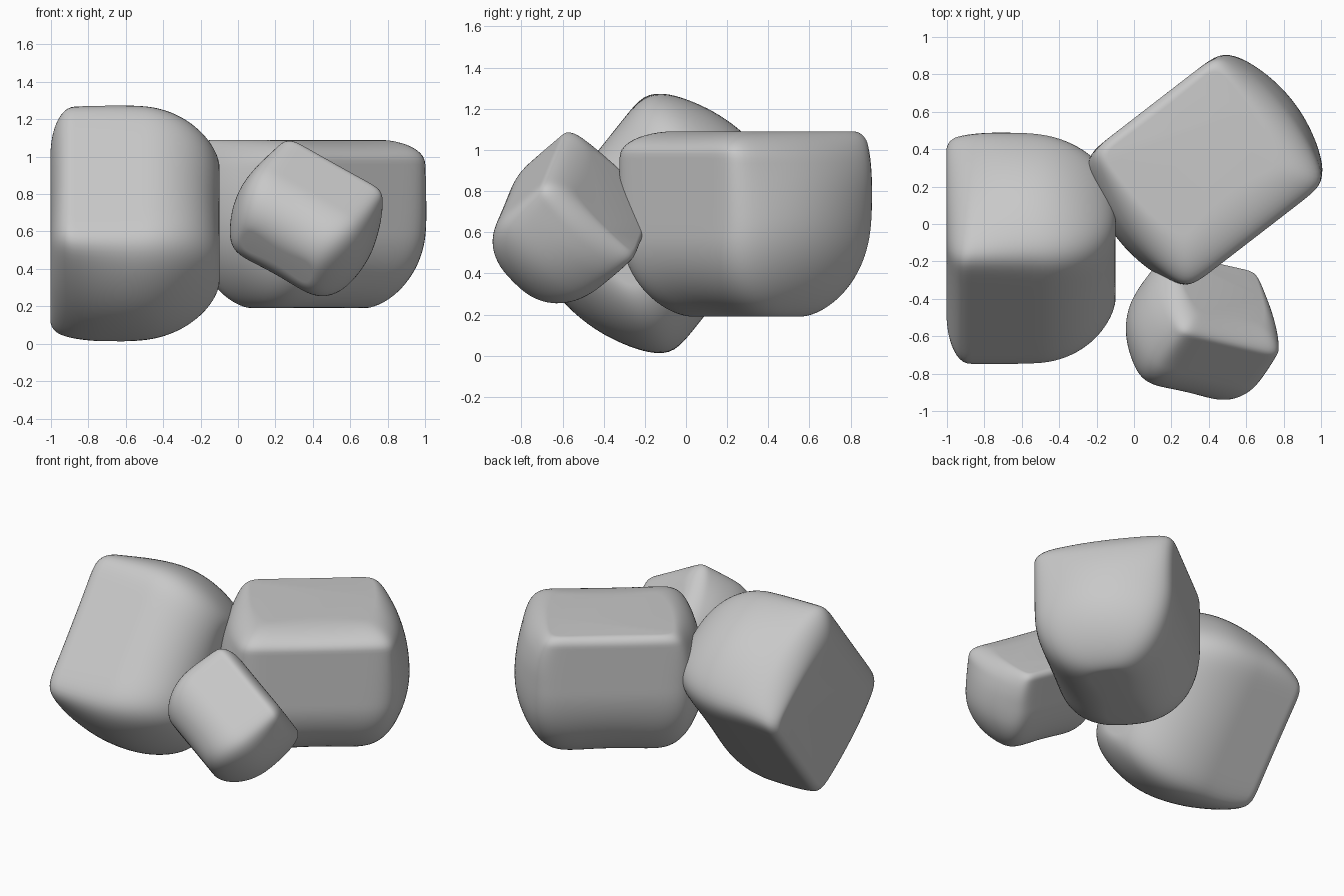
import bpy, bmesh, math
from mathutils import Vector, Matrix

cube = bpy.data.objects.get("Cube")
if cube:
    bpy.data.objects.remove(cube, do_unlink=True)

grey = bpy.data.materials.new("stone grey")
grey.use_nodes = True
grey.diffuse_color = (0.58, 0.58, 0.58, 1)
bsdf = next(n for n in grey.node_tree.nodes if n.type == 'BSDF_PRINCIPLED')
bsdf.inputs["Base Color"].default_value = grey.diffuse_color
bsdf.inputs["Roughness"].default_value = 0.7

HALF = 0.45      # half width and half height of a full-size stone
LENGTH = 0.473   # half length at the sides, before the ends bulge
WAIST = 0.22     # extra rounding halfway along
LAYERS = 44
PER_SIDE = 28

# Rounding (inset, depth) at the flat base and at the domed top
SOFT_SIDE = {"across": ((0.24, 0.11), (0.32, 0.4)), "along": ((0.17, 0.14), (0.19, 0.48))}
CRISP_SIDE = {"across": ((0.05, 0.06), (0.32, 0.52)), "along": ((0.09, 0.28), (0.17, 0.4))}


def inset(height, rounding):
    """How far an elliptical rounding pulls the surface in at this height."""
    total = 0
    for distance, (width, depth) in zip((height + HALF, HALF - height), rounding):
        if distance < depth:
            total += width * (1 - math.sqrt(max(0, 1 - (1 - distance / depth) ** 2)))
    return total


def square_outline():
    """Points evenly spaced round a square."""
    points = []
    for side in range(4):
        for i in range(PER_SIDE):
            x, y = 1, 2 * i / PER_SIDE - 1
            for _ in range(side):
                x, y = -y, x
            points.append((x, y))
    return points


def layer(height):
    """Rounded outline with bulging ends, softer on one side than on the other."""
    f = (height + HALF) / (2 * HALF)
    bulge = 0.035 + 0.088 * math.sin(math.pi * f)
    n = 12 - 8 * f * f
    for x, y in square_outline():
        norm = (abs(x) ** n + abs(y) ** n) ** (1 / n)
        along, across = x / norm, y / norm
        side = SOFT_SIDE if across > 0 else CRISP_SIDE
        pinch = 0.92 + WAIST * (1 - along ** 2)
        u = across * (HALF - pinch * inset(height, side["across"]))
        t = (across + 1) / 2
        pull = (t * inset(height, SOFT_SIDE["along"])
                + (1 - t) * inset(height, CRISP_SIDE["along"]))
        yield along * (LENGTH - pull + bulge * (1 - across ** 2)), u, height


def stone(name, center, long_axis, dome_axis, scale=1):
    """Flat-based block with bulging ends, centred by its bounds."""
    bm = bmesh.new()
    rings = []
    for i in range(LAYERS + 1):
        height = -HALF * math.cos(math.pi * i / LAYERS)
        rings.append([bm.verts.new(Vector(p) * scale) for p in layer(height)])
    for low, high in zip(rings, rings[1:]):
        for i in range(len(low)):
            j = (i + 1) % len(low)
            bm.faces.new((low[i], low[j], high[j], high[i]))
    bm.faces.new(rings[0][::-1])
    bm.faces.new(rings[-1])

    # Turn the block to its axes, then move its bounds to the centre
    v = Vector(dome_axis).normalized()
    w = Vector(long_axis)
    w = (w - v * w.dot(v)).normalized()
    turn = Matrix((w, v.cross(w), v)).transposed()
    bm.transform(turn.to_4x4())
    middle = [(min(p.co[k] for p in bm.verts) + max(p.co[k] for p in bm.verts)) / 2
              for k in range(3)]
    bmesh.ops.translate(bm, verts=bm.verts, vec=Vector(center) - Vector(middle))
    bmesh.ops.recalc_face_normals(bm, faces=bm.faces)
    for face in bm.faces:
        face.smooth = True

    mesh = bpy.data.meshes.new(name)
    bm.to_mesh(mesh)
    bm.free()
    mesh.materials.append(grey)
    obj = bpy.data.objects.new(name, mesh)
    bpy.context.collection.objects.link(obj)


# Two large stones and a small one, leaning together
stone("leaning_stone", (-0.55, -0.13, 0.643), (0, 0.62, 0.78), (1, 0, 0), 1.005)
stone("lying_stone", (0.38, 0.29, 0.64), (0.79, 0.61, 0), (0, 0, -1))
stone("small_stone", (0.365, -0.55, 0.67), (0.86, -0.2, -0.48),
      (-0.474, -0.676, -0.567), 0.65)
